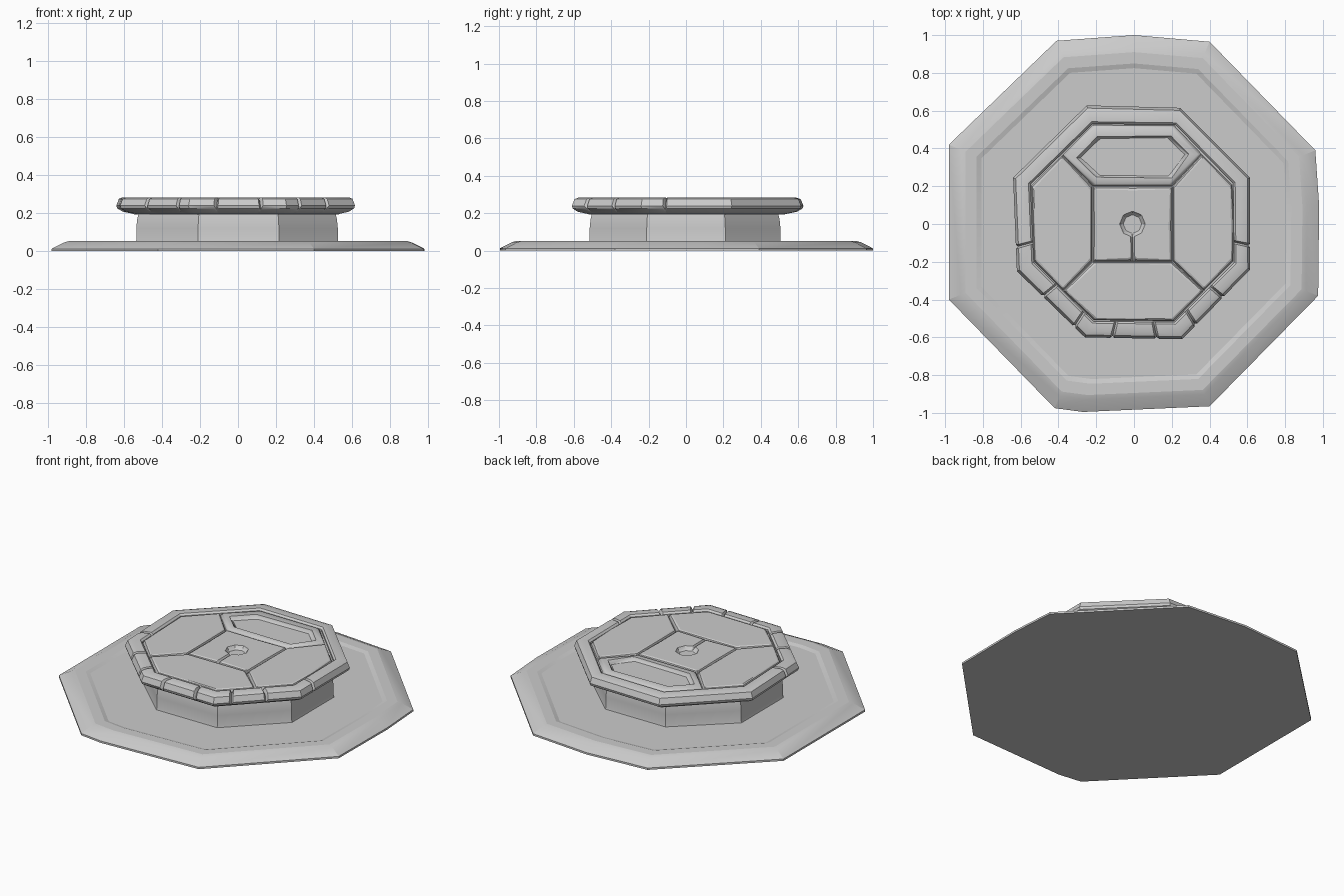
import bpy, bmesh, math
from mathutils import Vector

if "Cube" in bpy.data.objects:
    bpy.data.objects.remove(bpy.data.objects["Cube"])

stone = bpy.data.materials.new("grey stone")
stone.diffuse_color = (0.6, 0.6, 0.6, 1)
stone.use_nodes = True
stone.node_tree.nodes["Principled BSDF"].inputs["Base Color"].default_value = stone.diffuse_color


def loft(name, rings, cap_start=True, cap_end=True, closed=False, angle=25):
    """Skin a list of equal-length closed rings of 3D points."""
    bm = bmesh.new()
    rows = [[bm.verts.new(p) for p in r] for r in rings]
    n = len(rows[0])
    last = len(rows) if closed else len(rows) - 1
    for i in range(last):
        a, b = rows[i], rows[(i + 1) % len(rows)]
        for j in range(n):
            k = (j + 1) % n
            bm.faces.new((a[j], a[k], b[k], b[j]))
    if not closed:
        if cap_start:
            bm.faces.new(rows[0][::-1])
        if cap_end:
            bm.faces.new(rows[-1])
    bmesh.ops.recalc_face_normals(bm, faces=bm.faces)
    me = bpy.data.meshes.new(name)
    bm.to_mesh(me)
    bm.free()
    me.materials.append(stone)
    ob = bpy.data.objects.new(name, me)
    bpy.context.collection.objects.link(ob)
    bpy.ops.object.select_all(action='DESELECT')
    ob.select_set(True)
    bpy.context.view_layer.objects.active = ob
    bpy.ops.object.shade_smooth_by_angle(angle=math.radians(angle))
    return ob


def ring(pts, z, scale=1.0):
    return [(x * scale, y * scale, z) for x, y in pts]


def shrink(pts, d, z):
    """Move the outline towards its middle by a distance d."""
    c = sum((Vector(p) for p in pts), Vector((0, 0))) / len(pts)
    out = []
    for p in pts:
        v = Vector(p) - c
        q = c + v * (1 - d / v.length)
        out.append((q.x, q.y, z))
    return out


# wide base slab with bevelled border and a shallow inner step
base = [(-0.98, 0.42), (-0.98, -0.40), (-0.42, -0.975), (-0.27, -0.995), (0.40, -0.965),
        (0.975, -0.38), (0.98, 0.1), (0.96, 0.39), (0.40, 0.965), (0, 1.0), (-0.41, 0.97)]
loft("base_slab", [ring(base, 0), ring(base, 0.012), ring(base, 0.045, 0.935),
                   ring(base, 0.052, 0.91), ring(base, 0.052, 0.85),
                   ring(base, 0.044, 0.825), ring(base, 0.044, 0.6)], angle=15)

# column
col = [(-0.535, 0.21), (-0.535, -0.21), (-0.21, -0.515), (0.215, -0.515),
       (0.525, -0.21), (0.525, 0.21), (0.21, 0.505), (-0.21, 0.505)]
loft("column", [ring(col, 0.03, 1.015), ring(col, 0.055, 1.0), ring(col, 0.12, 1.0),
                ring(col, 0.17, 0.99), ring(col, 0.21, 0.97)])

# rim of the top disc, swept round the octagon with joints on the front half
outer = [(-0.64, 0.245), (-0.62, -0.25), (-0.26, -0.60), (0.255, -0.61),
         (0.615, -0.24), (0.615, 0.245), (0.245, 0.615), (-0.25, 0.628)]
inner = [(-0.548, 0.21), (-0.53, -0.205), (-0.215, -0.515), (0.215, -0.52),
         (0.53, -0.205), (0.525, 0.215), (0.22, 0.525), (-0.22, 0.53)]
section = [(0, 0.20), (0, 0.272), (0.12, 0.283), (0.62, 0.283), (0.85, 0.275),
           (1.0, 0.24), (0.95, 0.225), (0.65, 0.208), (0, 0.195)]
joints = [0.74, 1.38, 1.84, 2.28, 2.74, 3.20, 3.60, 4.26]


def on_path(pts, s):
    a, b = Vector(pts[int(s) % 8]), Vector(pts[(int(s) + 1) % 8])
    return a.lerp(b, s - int(s))


stations = [(float(i), 0) for i in range(8)]
for s in joints:
    stations += [(s - 0.022, 0), (s, 1), (s + 0.022, 0)]
rim = []
for s, dip in sorted(stations):
    o, i = on_path(outer, s), on_path(inner, s)
    r = []
    for t, z in section:
        p = i.lerp(o, t - 0.12 * dip * (t > 0.8))
        r.append((p.x, p.y, z - 0.02 * dip * (z > 0.23)))
    rim.append(r)
loft("disc_rim", rim, closed=True)

# disc core under the panels
loft("disc_core", [ring(inner, 0.192), ring(inner, 0.258)])

# top panels: left, right, front, with rounded edges leaving V grooves
TOP, LOW = 0.281, 0.262
panels = {
    "left_panel": [(-0.22, 0.2), (-0.38, 0.365), (-0.545, 0.205), (-0.53, -0.2), (-0.375, -0.355), (-0.22, -0.2)],
    "right_panel": [(0.205, -0.2), (0.37, -0.355), (0.525, -0.2), (0.535, 0), (0.52, 0.21), (0.36, 0.37), (0.205, 0.2)],
    "front_panel": [(-0.22, -0.2), (-0.375, -0.355), (-0.215, -0.51), (0.215, -0.515), (0.37, -0.355), (0.205, -0.2)],
}
for name, p in panels.items():
    loft(name, [ring(p, 0.24), shrink(p, 0.003, LOW), shrink(p, 0.011, TOP - 0.005),
                shrink(p, 0.022, TOP)])

# back panel with a tray-like recess
back = [(-0.22, 0.2), (0.205, 0.2), (0.36, 0.37), (0.215, 0.522), (-0.22, 0.525), (-0.38, 0.365)]
tray = [(-0.20, 0.248), (0.20, 0.243), (0.29, 0.37), (0.195, 0.467), (-0.195, 0.462), (-0.305, 0.35)]
loft("back_panel_with_recess",
     [ring(back, 0.24), shrink(back, 0.003, LOW), shrink(back, 0.011, TOP - 0.005),
      shrink(back, 0.022, TOP), ring(tray, TOP), shrink(tray, 0.012, 0.262),
      shrink(tray, 0.05, 0.245), shrink(tray, 0.12, 0.236)], angle=40)

# centre panel with an eight-sided socket and a slit running to the front
square = [(-0.22, -0.2), (-0.018, -0.2), (-0.006, -0.2), (0.006, -0.2), (0.205, -0.2),
          (0.205, 0), (0.205, 0.2), (-0.007, 0.2), (-0.22, 0.2), (-0.22, 0)]


def slit(r):
    return [(x, y, z - 0.018 * (j == 2)) for j, (x, y, z) in enumerate(r)]


def socket(rad, z):
    pts = []
    for a in (225, 262, 270, 278, 315, 0, 45, 90, 135, 180):
        t = math.radians(a)
        pts.append((-0.008 + rad * math.cos(t), rad * math.sin(t), z))
    return pts


loft("centre_panel_with_socket",
     [ring(square, 0.24), shrink(square, 0.003, LOW), slit(shrink(square, 0.011, TOP - 0.005)),
      slit(shrink(square, 0.022, TOP)), slit(socket(0.068, TOP)), socket(0.055, 0.262),
      socket(0.03, 0.245), socket(0.012, 0.24)])
